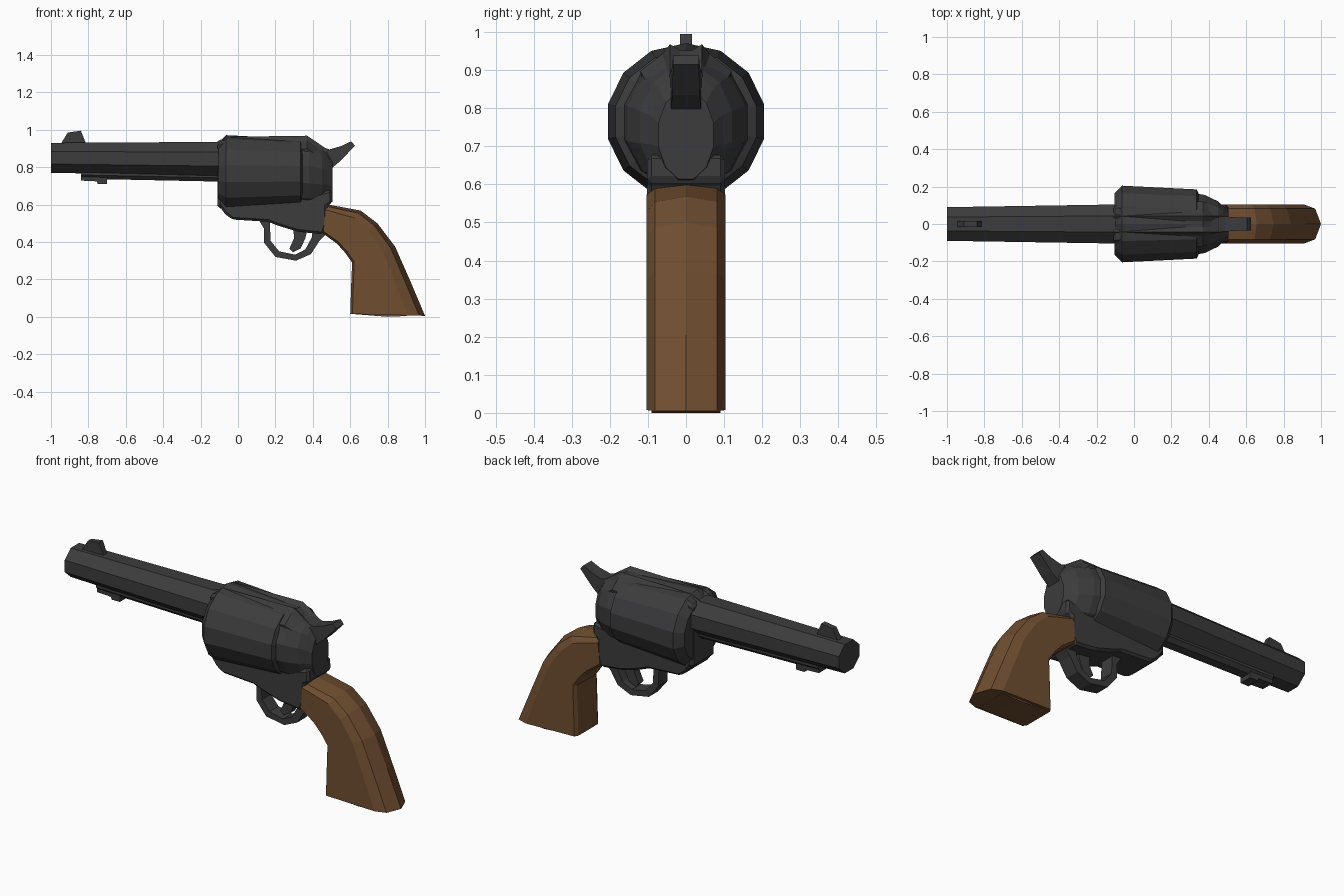
import bpy, bmesh, math

if "Cube" in bpy.data.objects:
    bpy.data.objects.remove(bpy.data.objects["Cube"])

def material(name, col):
    m = bpy.data.materials.new(name)
    m.diffuse_color = (*col, 1)
    m.use_nodes = True
    m.node_tree.nodes["Principled BSDF"].inputs["Base Color"].default_value = m.diffuse_color
    return m

STEEL = material("dark_steel", (0.045, 0.045, 0.047))
WOOD = material("brown_wood", (0.16, 0.075, 0.03))

def make(name, verts, faces, mat=STEEL, bevel=0):
    bm = bmesh.new()
    vs = [bm.verts.new(v) for v in verts]
    for f in faces:
        bm.faces.new([vs[i] for i in f])
    bmesh.ops.recalc_face_normals(bm, faces=bm.faces)
    me = bpy.data.meshes.new(name)
    bm.to_mesh(me)
    bm.free()
    me.materials.append(mat)
    ob = bpy.data.objects.new(name, me)
    bpy.context.collection.objects.link(ob)
    if bevel:
        b = ob.modifiers.new("bevel", 'BEVEL')
        b.width, b.segments = bevel, 1
    return ob

def loft(name, rings, mat=STEEL):
    n, k = len(rings[0]), len(rings)
    faces = [(r*n + i, r*n + (i+1) % n, (r+1)*n + (i+1) % n, (r+1)*n + i)
             for r in range(k-1) for i in range(n)]
    faces += [tuple(range(n)), tuple(range((k-1)*n, k*n))]
    return make(name, [v for r in rings for v in r], faces, mat)

def plate(name, profile, half, mat=STEEL, bevel=0):
    """Extrude an x-z profile to y = +-half."""
    n = len(profile)
    verts = [(x, s*half, z) for s in (-1, 1) for x, z in profile]
    faces = [tuple(range(n)), tuple(range(n, 2*n))]
    faces += [(i, (i+1) % n, n + (i+1) % n, n + i) for i in range(n)]
    return make(name, verts, faces, mat, bevel)

def ring(x, ry, rz, zc, n):
    return [(x, ry*math.cos(2*math.pi*(i+.5)/n), zc + rz*math.sin(2*math.pi*(i+.5)/n))
            for i in range(n)]

def mirrored(x, half):
    """Closed section from (y, z) points with y > 0, top to bottom."""
    return [(x, y, z) for y, z in half] + [(x, -y, z) for y, z in reversed(half)]

# barrel, octagonal and slightly thicker at the rear
c = 1 / math.cos(math.pi/8)
loft("barrel", [ring(-1, .09*c, .08*c, .85, 8), ring(-.06, .105*c, .092*c, .843, 8)])

# ejector housing under the barrel, with its knob
loft("ejector_housing", [mirrored(x, [(.045, .80), (.045, z+.02), (.025, z)])
                         for x, z in ((-.84, .738), (-.06, .722))])
plate("ejector_knob", [(-.84, .75), (-.84, .728), (-.755, .724), (-.75, .71),
                       (-.70, .71), (-.70, .75)], .035)

# front sight
plate("front_sight", [(-.95, .92), (-.91, .985), (-.84, .995), (-.81, .92)], .016)

# cylinder with a chamfered front
loft("cylinder", [ring(x, r*1.02, r, .765, 14)
                  for x, r in ((-.105, .165), (-.065, .206), (.335, .186), (.345, .165))])

# rounded recoil shield behind the cylinder
loft("recoil_shield", [ring(x, ry, rz, zc, 12) for x, ry, rz, zc in (
    (.33, .17, .18, .765), (.38, .16, .18, .76), (.45, .125, .165, .75),
    (.475, .10, .15, .745), (.505, .075, .12, .73))])

# top strap with its sighting groove
def strap(x, t, w=1):
    pts = [(.016, t-.016), (.042, t), (.062*w, t-.025), (.12*w, t-.07), (.11*w, t-.13)]
    return mirrored(x, pts)
loft("top_strap", [strap(-.11, .938, .85), strap(-.06, .962), strap(.37, .968),
                   strap(.47, .90, .7)])

# frame: section under the cylinder, front post and grip mount
plate("lower_frame", [(-.105, .70), (-.105, .60), (-.07, .55), (-.03, .52), (.16, .508),
                      (.22, .485), (.32, .455), (.455, .44), (.475, .50), (.475, .59),
                      (.505, .61), (.50, .68), (.36, .64), (.0, .62), (-.06, .70)],
      .102, bevel=.012)
plate("front_post", [(-.11, .58), (-.11, .93), (-.06, .95), (-.06, .58)], .10, bevel=.015)

# hammer with a raised spur
loft("hammer", [mirrored(x, [(w, zt), (w, zb)]) for x, zt, zb, w in (
    (.44, .91, .72, .042), (.49, .895, .785, .04), (.55, .912, .835, .036))]
    + [[(.605, .034, .938), (.625, .034, .915), (.625, -.034, .915), (.605, -.034, .938)]])

# trigger guard as a faceted band
outer = [(.11, .52), (.14, .47), (.14, .395), (.20, .32), (.31, .30), (.39, .335),
         (.435, .405), (.48, .45)]
inner = [(.17, .52), (.172, .46), (.175, .405), (.22, .35), (.305, .332), (.36, .36),
         (.395, .425), (.40, .47)]
loft("trigger_guard", [[(a, -.04, b), (a, .04, b), (p, .04, q), (p, -.04, q)]
                       for (a, b), (p, q) in zip(outer, inner)])

# trigger
plate("trigger", [(.295, .48), (.30, .42), (.275, .365), (.295, .345), (.335, .365),
                  (.36, .42), (.375, .48)], .022)

# grip, lofted from top to butt with a bevelled back
def grip_section(front, back, ch):
    (fx, fz), (bx, bz) = front, back
    def at(t, y):
        return (fx + (bx-fx)*t, y, fz + (bz-fz)*t)
    d = math.hypot(bx-fx, bz-fz)
    half = [(0.0, .085), (.012/d, .104), (1-ch*2/d, .104), (1-ch*.7/d, .082)]
    return [at(t, y) for t, y in half] + [at(1, 0)] + [at(t, -y) for t, y in reversed(half)]
loft("grip", [grip_section(*s) for s in (
    ((.455, .445), (.47, .602), .015),
    ((.53, .39), (.655, .568), .025),
    ((.575, .34), (.745, .50), .03),
    ((.61, .29), (.84, .375), .035),
    ((.605, .17), (.915, .205), .04),
    ((.60, .015), (1.0, .005), .045))], WOOD)
plate("butt_base", [(.605, .03), (.61, .015), (.80, 0), (.90, .004), (.90, .03)], .09, WOOD)
